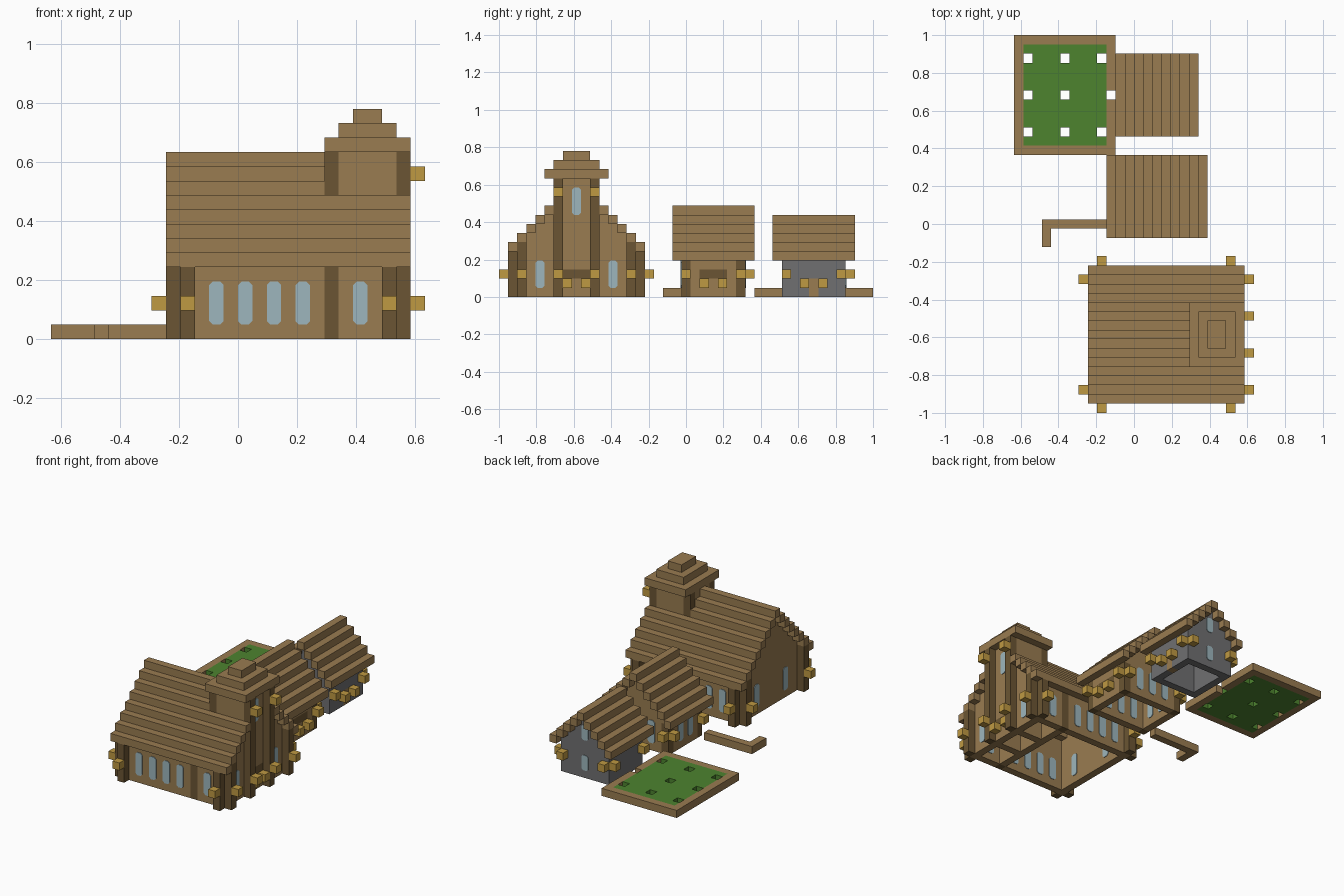
import bpy
import bmesh

cube = bpy.data.objects.get("Cube")
if cube:
    bpy.data.objects.remove(cube, do_unlink=True)

U = 2 / 41                       # edge length of one building block
STEPS = [(1, 0, 0), (-1, 0, 0), (0, 1, 0), (0, -1, 0), (0, 0, 1), (0, 0, -1)]


def material(name, rgb):
    m = bpy.data.materials.new(name)
    m.use_nodes = True
    m.diffuse_color = (*rgb, 1)
    bsdf = m.node_tree.nodes["Principled BSDF"]
    bsdf.inputs["Base Color"].default_value = (*rgb, 1)
    bsdf.inputs["Roughness"].default_value = 0.9
    return m


PLANK = material("plank brown", (0.32, 0.20, 0.082))
TIMBER = material("dark timber", (0.147, 0.091, 0.033))
GOLD = material("lantern gold", (0.52, 0.32, 0.055))
GLASS = material("pale glass", (0.34, 0.47, 0.51))
GREEN = material("crop green", (0.075, 0.23, 0.028))
STONE = material("stone grey", (0.16, 0.16, 0.165))


def place(p):
    """Block grid to model space."""
    return ((p[0] - 13) * U, (p[1] - 20.5) * U, p[2] * U)


def finish(name, bm, mats):
    bmesh.ops.recalc_face_normals(bm, faces=bm.faces)
    mesh = bpy.data.meshes.new(name)
    bm.to_mesh(mesh)
    bm.free()
    for m in mats:
        mesh.materials.append(m)
    ob = bpy.data.objects.new(name, mesh)
    bpy.context.collection.objects.link(ob)
    return ob


def cells(box):
    x0, x1, y0, y1, z0, z1 = box
    return [(x, y, z) for x in range(x0, x1) for y in range(y0, y1) for z in range(z0, z1)]


def build(name, parts, holes=()):
    """Skin of a stack of blocks; later parts repaint earlier ones, holes remove."""
    solid = {}
    for mat, box in parts:
        solid.update((c, mat) for c in cells(box))
    for box in holes:
        for c in cells(box):
            solid.pop(c, None)
    mats = list(dict.fromkeys(solid.values()))
    bm = bmesh.new()
    verts = {}
    for c, mat in solid.items():
        for d in STEPS:
            if tuple(a + b for a, b in zip(c, d)) in solid:
                continue
            axis = [i for i in range(3) if d[i]][0]
            u, v = (axis + 1) % 3, (axis + 2) % 3
            loop = []
            for du, dv in ((0, 0), (1, 0), (1, 1), (0, 1)):
                p = list(c)
                p[axis] += max(d[axis], 0)
                p[u] += du
                p[v] += dv
                p = tuple(p)
                if p not in verts:
                    verts[p] = bm.verts.new(place(p))
                loop.append(verts[p])
            if sum(d) < 0:
                loop.reverse()
            bm.faces.new(loop).material_index = mats.index(mat)
    mesh_ob = finish(name, bm, mats)
    return mesh_ob


def windows(name, specs):
    """Thin cut-corner panes on both faces of a wall: (axis, wall, position, bottom, top)."""
    bm = bmesh.new()
    c, t = 0.25, 0.08
    for axis, wall, pos, lo, hi in specs:
        outline = [(pos + c, lo), (pos + 1 - c, lo), (pos + 1, lo + c), (pos + 1, hi - c),
                   (pos + 1 - c, hi), (pos + c, hi), (pos, hi - c), (pos, lo + c)]
        for w in (wall - t, wall + 1):
            rings = []
            for depth in (w, w + t):
                rings.append([bm.verts.new(place((depth, h, z) if axis == "x" else (h, depth, z)))
                              for h, z in outline])
            a, b = rings
            bm.faces.new(a)
            bm.faces.new(b)
            for i in range(8):
                j = (i + 1) % 8
                bm.faces.new((a[i], a[j], b[j], b[i]))
    return finish(name, bm, [GLASS])


def lanterns(name, spots):
    build(name, [(GOLD, (x, x + 1, y, y + 1, z, z + 1)) for x, y, z in spots])


# Main hall: gables, long walls and partition
def hall_top(j):
    return 5 + min(j - 1, 15 - j)


hall = [(PLANK, (9, 24, j, j + 1, 0, 6)) for j in (2, 14)]
for j in range(2, 15):
    hall += [(PLANK, (i, i + 1, j, j + 1, 0, hall_top(j))) for i in (9, 19, 23)]
for j in (2, 14):
    hall.append((TIMBER, (19, 20, j, j + 1, 0, 5)))
hall.append((TIMBER, (23, 24, 7, 10, 2, 3)))
hall_hole = [(20, 23, 3, 14, 0, 6)]
build("hall_walls", hall, hall_hole)
build("hall_roof", [(PLANK, (8, 25, j, j + 1, hall_top(j), hall_top(j) + 1))
                    for j in range(1, 16)], [(19, 25, 6, 11, 5, 13)])
build("hall_posts", [(TIMBER, (i, i + 1, j, j + 1, 0, 5)) for i in (9, 23) for j in (1, 15)]
      + [(TIMBER, (i, i + 1, j, j + 1, 0, 6)) for i in (8, 24) for j in (2, 14)])

# Tower with stepped cap
tower = [(PLANK, (19, 25, j, j + 1, 0, 13)) for j in (6, 10)]
tower += [(PLANK, (i, i + 1, 7, 10, 0, 13)) for i in (19, 23)]
tower += [(TIMBER, (i, i + 1, j, j + 1, 0, 13)) for i in (19, 24) for j in (6, 10)]
tower.append((TIMBER, (23, 24, 7, 10, 2, 3)))
build("tower_walls", tower)
build("tower_cap", [(PLANK, (19 + n, 25 - n, 5 + n, 12 - n, 13 + n, 14 + n)) for n in range(3)])

windows("hall_windows", [("y", j, i, 1, 4) for j in (2, 14) for i in (11, 13, 15, 17, 21)]
        + [("x", 23, 4, 1, 4), ("x", 23, 12, 1, 4), ("x", 9, 5, 1, 4), ("x", 9, 11, 1, 4),
           ("x", 23, 8, 9, 12)])
lanterns("hall_lanterns", [(i, j, 2) for i in (9, 23) for j in (0, 16)]
         + [(i, j, 2) for i in (7, 25) for j in (2, 14)]
         + [(25, j, k) for j in (6, 10) for k in (2, 11)]
         + [(24, 7, 1), (24, 9, 1)])


# Smaller houses with the ridge running front to back
def house(name, x0, x1, y0, y1, wall, post, lintel):
    def under(i):
        return 4 + min(i - x0, x1 - 1 - i)

    mid = (y0 + y1) // 2
    parts = []
    for i in range(x0 + 1, x1 - 1):
        parts += [(wall, (i, i + 1, j, j + 1, 0, under(i))) for j in (y0 + 1, y1 - 2)]
    for i in (x0 + 1, x1 - 2):
        parts.append((wall, (i, i + 1, y0 + 1, y1 - 1, 0, 5)))
        parts += [(post, (i, i + 1, j, j + 1, 0, 4)) for j in (y0 + 1, y1 - 2)]
    parts.append((lintel, (x1 - 2, x1 - 1, mid - 1, mid + 2, 2, 3)))
    parts.append((PLANK, (x1 - 2, x1 - 1, mid, mid + 1, 0, 2)))
    build(name + "_walls", parts)
    build(name + "_roof", [(PLANK, (i, i + 1, y0, y1, under(i), under(i) + 1))
                           for i in range(x0, x1)])
    lanterns(name + "_lanterns",
             [(i, j, 2) for i in (x0, x1 - 1) for j in (y0 + 1, y1 - 2)]
             + [(i, y1 - 1, 2) for i in (x0 + 1, x1 - 2)]
             + [(x1 - 1, mid - 1, 1), (x1 - 1, mid + 1, 1)])


house("timber_house", 10, 21, 19, 28, PLANK, TIMBER, TIMBER)
windows("timber_house_windows", [("y", j, i, 1, 4) for j in (20, 26) for i in (13, 15, 17)]
        + [("x", 11, 22, 1, 4), ("x", 11, 24, 1, 4)])
house("stone_house", 11, 20, 30, 39, STONE, STONE, STONE)
windows("stone_house_windows", [("y", 37, 15, 1, 3), ("y", 37, 15, 5, 7)])

# Low fence by the timber house
build("fence", [(PLANK, (3, 10, 20, 21, 0, 1)), (PLANK, (3, 4, 18, 20, 0, 1))])

# Planted field in a plank border, with open water holes
field = [(PLANK, (0, 11, 28, 41, 0, 1)), (GREEN, (1, 10, 29, 40, 0, 1))]
gaps = [(i, i + 1, j, j + 1, 0, 1) for i in (1, 5, 9) for j in (30, 34, 38) if (i, j) != (9, 34)]
build("field", field, gaps + [(10, 11, 34, 35, 0, 1)])
